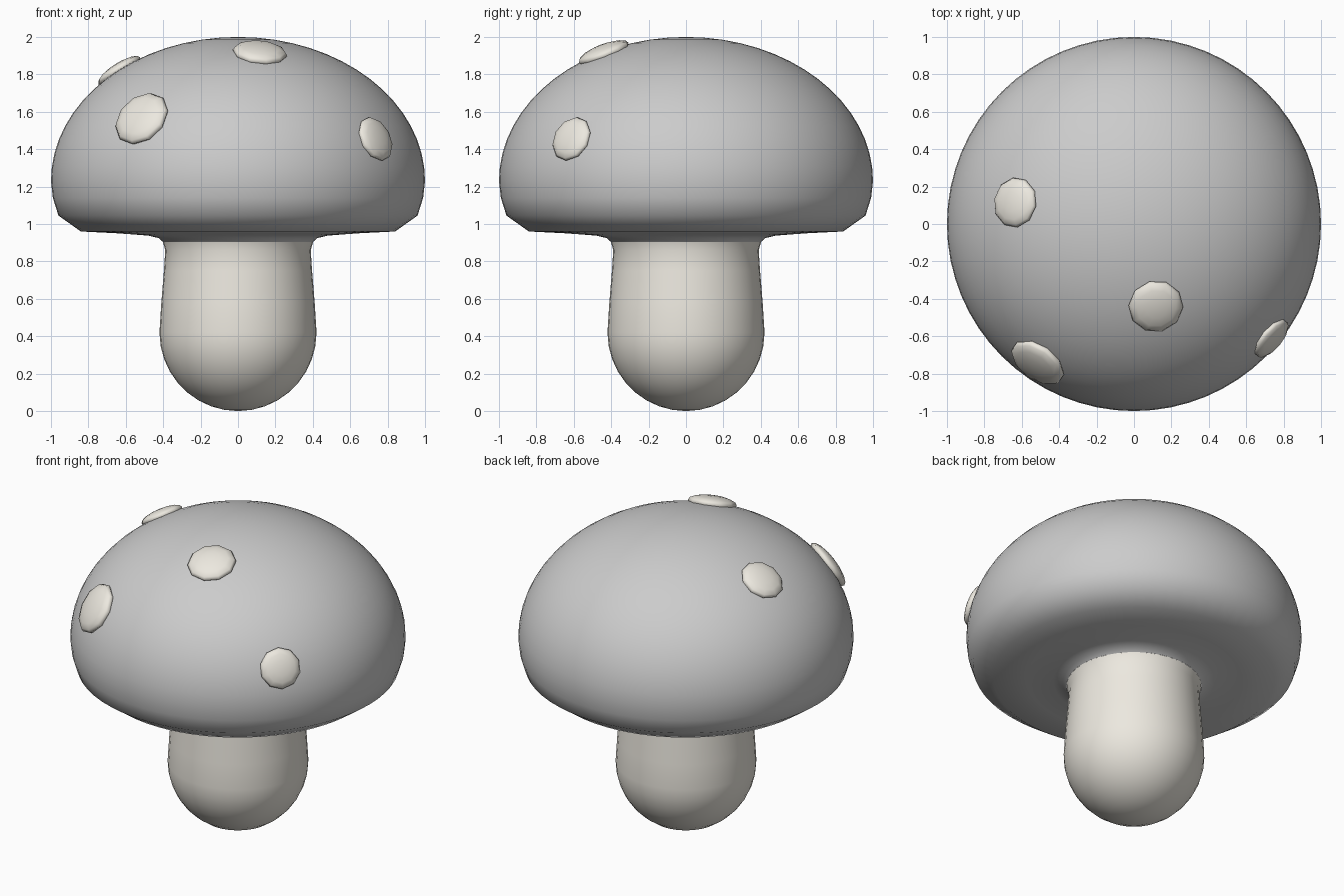
import bpy, bmesh, math
from mathutils import Vector, Matrix

if "Cube" in bpy.data.objects:
    bpy.data.objects.remove(bpy.data.objects["Cube"])

CAP_Z, CAP_H = 1.23, 0.77   # widest height and dome height of the cap

cream = bpy.data.materials.new("cream")
cream.diffuse_color = (0.84, 0.81, 0.74, 1)
cream.use_nodes = True
cream.node_tree.nodes["Principled BSDF"].inputs["Base Color"].default_value = cream.diffuse_color


def finish(bm, name, mat=None):
    bmesh.ops.recalc_face_normals(bm, faces=bm.faces)
    for f in bm.faces:
        f.smooth = True
    mesh = bpy.data.meshes.new(name)
    bm.to_mesh(mesh)
    bm.free()
    obj = bpy.data.objects.new(name, mesh)
    bpy.context.collection.objects.link(obj)
    if mat:
        mesh.materials.append(mat)
    return obj


def lathe(name, profile, sides, mat=None):
    """Revolve (radius, z) points around z."""
    bm = bmesh.new()
    verts = [bm.verts.new((r, 0, z)) for r, z in profile]
    edges = [bm.edges.new(p) for p in zip(verts, verts[1:])]
    bmesh.ops.spin(bm, geom=verts + edges, axis=(0, 0, 1), cent=(0, 0, 0),
                   angle=math.tau, steps=sides, use_duplicate=False)
    bmesh.ops.remove_doubles(bm, verts=bm.verts, dist=0.0005)
    # make sure the surface points outwards, also for open shells
    obj = finish(bm, name, mat)
    side = max(obj.data.polygons, key=lambda p: p.center.xy.length)
    if side.normal.xy.dot(side.center.xy) < 0:
        obj.data.flip_normals()
    return obj


# cap: half-ellipse dome, short curled rim, nearly flat underside
dome = [(math.sin(a), CAP_Z + CAP_H * math.cos(a))
        for a in (math.pi / 2 * i / 16 for i in range(17))]
rim = [(0.99, 1.14), (0.96, 1.045), (0.84, 0.96), (0.64, 0.95),
       (0.48, 0.938), (0.425, 0.925), (0.402, 0.905)]
lathe("cap", dome + rim, 64)

# stem: rounded base tapering up to meet the cap
base = [(0.42 * math.sin(a), 0.42 - 0.42 * math.cos(a))
        for a in (math.pi / 2 * i / 9 for i in range(10))]
lathe("stem", base + [(0.41, 0.58), (0.396, 0.75), (0.389, 0.86), (0.402, 0.905)],
      40, cream)

# spots: flattened spheres lying on the dome (x, y, radius)
spots = [(-0.515, -0.74, 0.16), (0.117, -0.44, 0.147),
         (0.735, -0.612, 0.125), (-0.635, 0.115, 0.135)]
for i, (x, y, r) in enumerate(spots, 1):
    z = CAP_Z + CAP_H * math.sqrt(1 - x * x - y * y)
    normal = Vector((x, y, (z - CAP_Z) / CAP_H ** 2)).normalized()
    bm = bmesh.new()
    bmesh.ops.create_uvsphere(bm, u_segments=10, v_segments=8, radius=r)
    turn = normal.to_track_quat('Z', 'Y').to_matrix().to_4x4()
    bm.transform(Matrix.Translation((x, y, z)) @ turn @ Matrix.Diagonal((1, 1, 0.3, 1)))
    finish(bm, f"cap_spot_{i}", cream)
